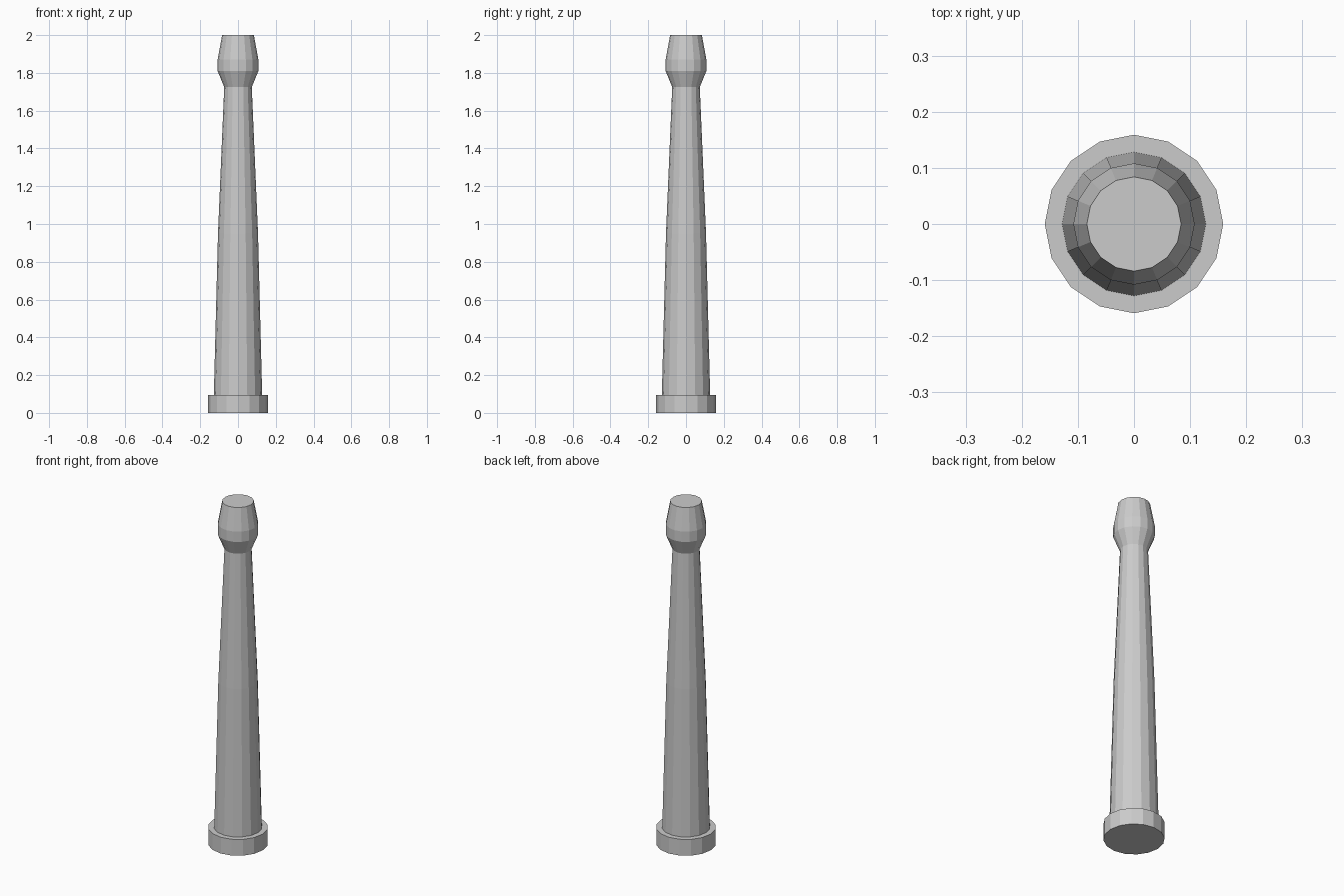
import bpy, bmesh
from math import pi
from mathutils import Vector

if "Cube" in bpy.data.objects:
    bpy.data.objects.remove(bpy.data.objects["Cube"])

SIDES = 16


def lathe(name, profile):
    """Spin an (r, z) profile around the z axis into a flat-shaded part."""
    bm = bmesh.new()
    verts = [bm.verts.new((r, 0, z)) for r, z in profile]
    edges = [bm.edges.new(pair) for pair in zip(verts, verts[1:])]
    bmesh.ops.spin(bm, geom=verts + edges, cent=Vector(), axis=(0, 0, 1),
                   angle=2 * pi, steps=SIDES, use_duplicate=False)
    bmesh.ops.remove_doubles(bm, verts=bm.verts, dist=0.0001)
    # close any open end that is not hidden by a neighbouring part
    bmesh.ops.recalc_face_normals(bm, faces=bm.faces)
    mesh = bpy.data.meshes.new(name)
    bm.to_mesh(mesh)
    bm.free()
    obj = bpy.data.objects.new(name, mesh)
    bpy.context.collection.objects.link(obj)
    return obj


# Parts meet ring to ring, so no hidden caps are needed
SHAFT_FOOT = (0.128, 0.095)
NECK = (0.073, 1.725)

# Round base plate
lathe("base_plate", [(0, 0), (0.159, 0), (0.159, 0.095), SHAFT_FOOT])

# Tapered shaft with a slight swell at mid height
lathe("shaft", [SHAFT_FOOT, (0.106, 0.95), NECK])

# Flared head with a flat top
lathe("head", [NECK, (0.108, 1.81), (0.108, 1.87), (0.084, 2.0), (0, 2.0)])
